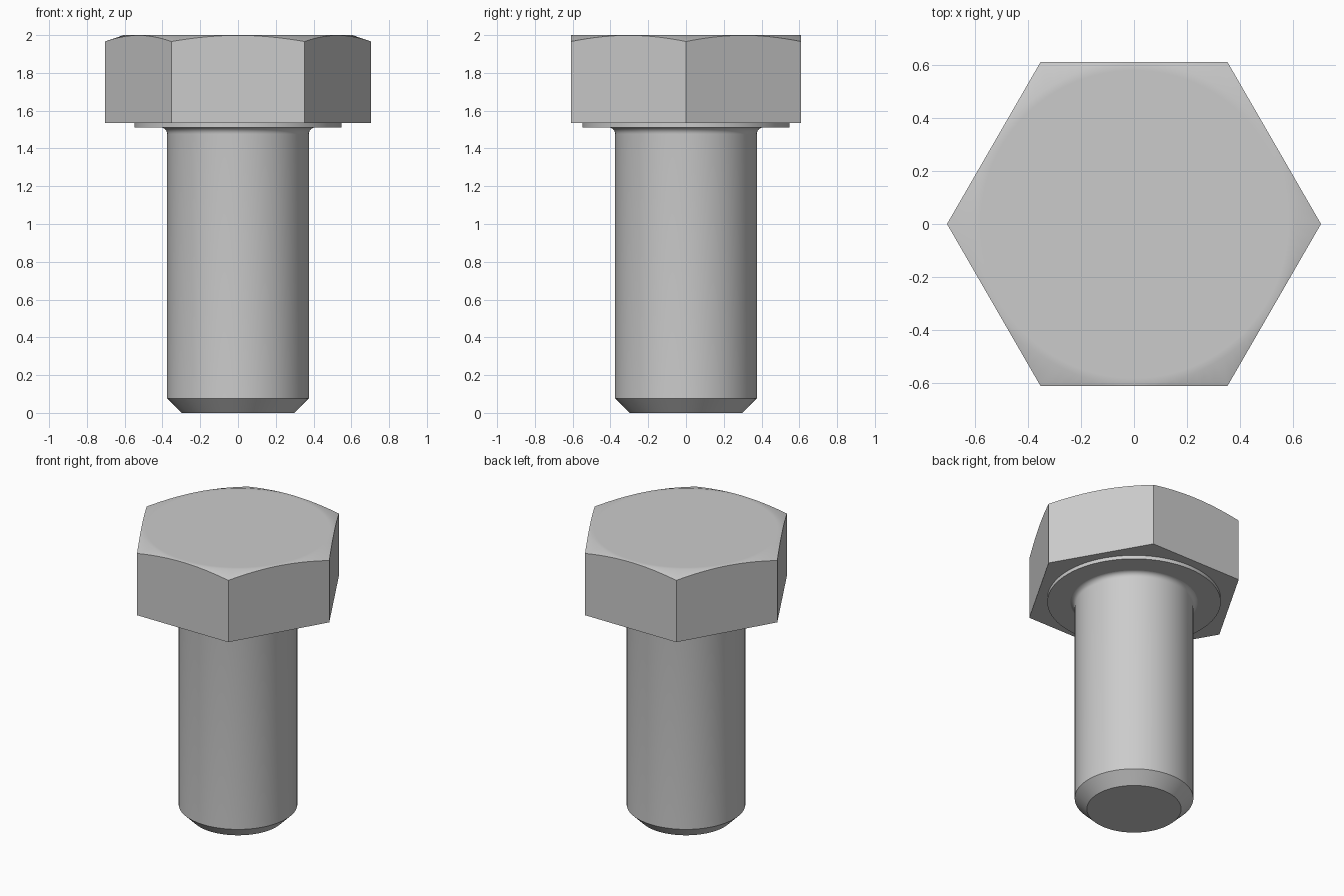
import bpy, bmesh
from math import sin, cos, tan, pi, radians

cube = bpy.data.objects.get("Cube")
if cube:
    bpy.data.objects.remove(cube, do_unlink=True)

# One plain steel colour
steel = bpy.data.materials.new("steel_grey")
steel.use_nodes = True
colour = (0.6, 0.6, 0.6, 1)
steel.diffuse_color = colour
steel.node_tree.nodes["Principled BSDF"].inputs["Base Color"].default_value = colour

FLAT = 0.61              # half the width across the flats
HEAD_LOW, TOP = 1.535, 2.0
SEGMENTS = 96


def finish(bm, name):
    """Turn a bmesh into a smooth-shaded object with sharp edges kept."""
    bmesh.ops.recalc_face_normals(bm, faces=bm.faces)
    mesh = bpy.data.meshes.new(name)
    bm.to_mesh(mesh)
    bm.free()
    mesh.materials.append(steel)
    obj = bpy.data.objects.new(name, mesh)
    bpy.context.collection.objects.link(obj)
    bpy.ops.object.select_all(action='DESELECT')
    obj.select_set(True)
    bpy.context.view_layer.objects.active = obj
    bpy.ops.object.shade_smooth_by_angle(angle=radians(30))


def bridge(bm, lower, upper):
    n = len(lower)
    for i in range(n):
        j = (i + 1) % n
        bm.faces.new((lower[i], lower[j], upper[j], upper[i]))


def lathe(name, profile):
    """Revolve (radius, height) points about z and cap both ends."""
    bm = bmesh.new()
    rings = [[bm.verts.new((r * cos(2 * pi * i / SEGMENTS),
                            r * sin(2 * pi * i / SEGMENTS), z))
              for i in range(SEGMENTS)] for r, z in profile]
    for lower, upper in zip(rings, rings[1:]):
        bridge(bm, lower, upper)
    bm.faces.new(rings[0])
    bm.faces.new(rings[-1])
    finish(bm, name)


# Hexagonal head, its top corners turned off by a shallow cone
bm = bmesh.new()
per_side = SEGMENTS // 6
bottom, crown, rim, top = [], [], [], []
for i in range(SEGMENTS):
    a = 2 * pi * i / SEGMENTS
    offset = a % (pi / 3) - pi / 6
    if i % per_side == 0:
        offset = pi / 6
    r = FLAT / cos(offset)
    drop = (r - FLAT + 0.004) * tan(radians(19))
    c, s = cos(a), sin(a)
    crown.append(bm.verts.new((r * c, r * s, TOP - drop)))
    rim.append(bm.verts.new(((FLAT - 0.004) * c, (FLAT - 0.004) * s, TOP)))
    top.append(bm.verts.new(((FLAT - 0.03) * c, (FLAT - 0.03) * s, TOP)))
    if i % per_side == 0:
        bottom.append(bm.verts.new((r * c, r * s, HEAD_LOW)))
for k in range(6):
    arc = [crown[(k * per_side + i) % SEGMENTS] for i in range(per_side + 1)]
    bm.faces.new([bottom[k], bottom[(k + 1) % 6]] + arc[::-1])
bridge(bm, crown, rim)
bridge(bm, rim, top)
bm.faces.new(top)
bm.faces.new(bottom)
finish(bm, "hex_head")

# Thin round bearing face under the head
lathe("washer_face", [(0.548, 1.51), (0.548, HEAD_LOW + 0.005)])

# Shank with chamfered tip and a small fillet below the head
R, FILLET = 0.375, 0.035
fillet = [(R + FILLET * (1 - cos(t * pi / 12)),
           1.511 - FILLET + FILLET * sin(t * pi / 12)) for t in range(7)]
lathe("shank", [(0.298, 0), (R, 0.077)] + fillet)
